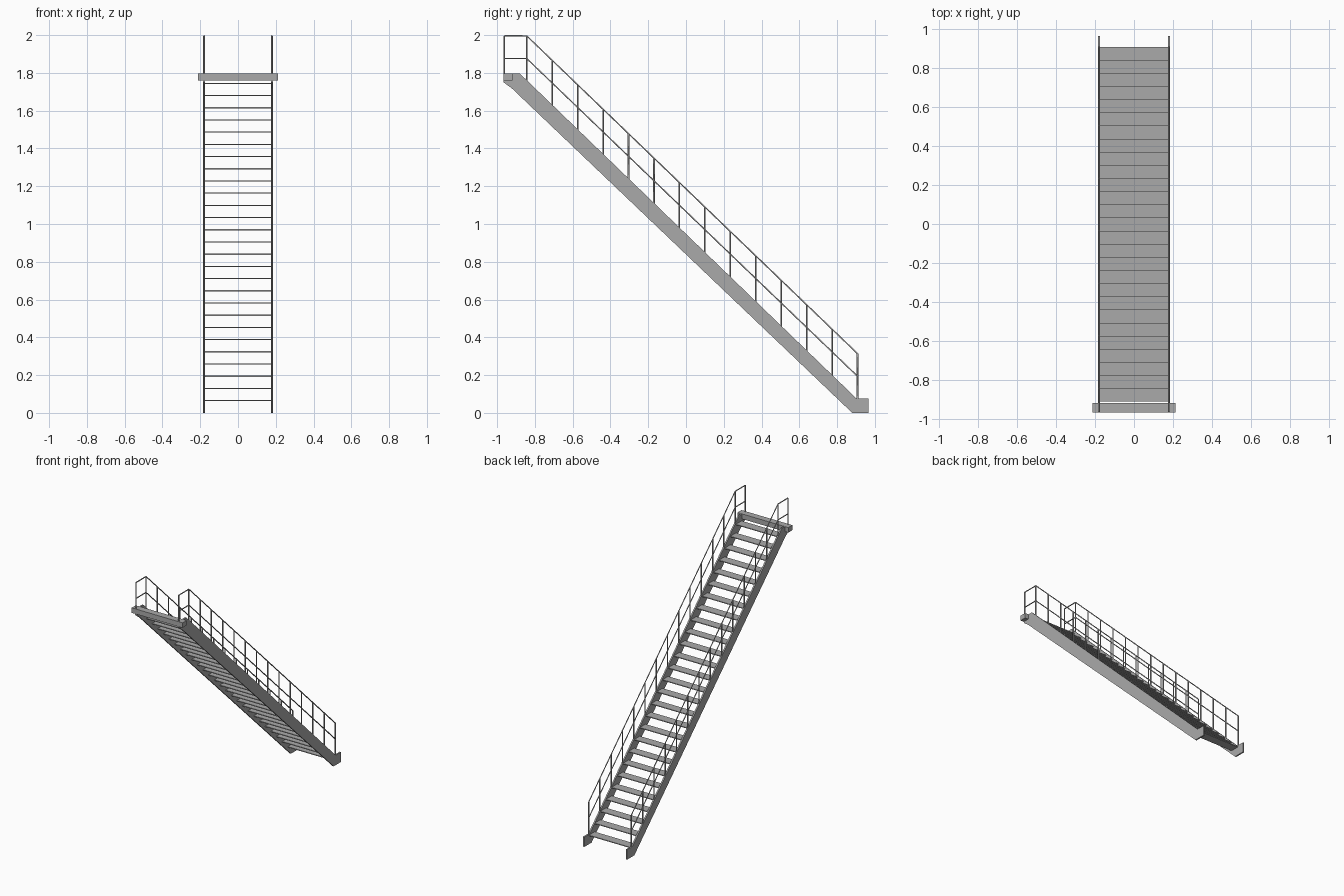
import bpy
import bmesh
from mathutils import Vector

if "Cube" in bpy.data.objects:
    bpy.data.objects.remove(bpy.data.objects["Cube"], do_unlink=True)

steel = bpy.data.materials.new("grey_steel")
steel.use_nodes = True
GREY = (0.4, 0.4, 0.4, 1)
steel.diffuse_color = GREY
steel.node_tree.nodes["Principled BSDF"].inputs["Base Color"].default_value = GREY

SIDE_X = 0.179       # centre plane of stringers and railings
PLATE = 0.011        # stringer thickness
SIDES = (("left", 1), ("right", -1))


def add_object(name, bm):
    mesh = bpy.data.meshes.new(name)
    bmesh.ops.recalc_face_normals(bm, faces=bm.faces)
    bm.to_mesh(mesh)
    bm.free()
    mesh.materials.append(steel)
    obj = bpy.data.objects.new(name, mesh)
    bpy.context.collection.objects.link(obj)
    return obj


def add_box(bm, lo, hi):
    lo, hi = Vector(lo), Vector(hi)
    verts = bmesh.ops.create_cube(bm, size=1)["verts"]
    bmesh.ops.scale(bm, vec=hi - lo, verts=verts)
    bmesh.ops.translate(bm, vec=(lo + hi) / 2, verts=verts)


def add_tube(name, points, radius):
    """Round bar along a path, with mitred corners, turned into a mesh."""
    curve = bpy.data.curves.new(name, "CURVE")
    curve.dimensions = "3D"
    curve.bevel_depth = radius
    curve.bevel_resolution = 1
    curve.use_fill_caps = True
    spline = curve.splines.new("POLY")
    spline.points.add(len(points) - 1)
    for p, co in zip(spline.points, points):
        p.co = (*co, 1)
    temp = bpy.data.objects.new(name + "_path", curve)
    bpy.context.collection.objects.link(temp)
    graph = bpy.context.evaluated_depsgraph_get()
    mesh = bpy.data.meshes.new_from_object(temp.evaluated_get(graph))
    bpy.data.objects.remove(temp, do_unlink=True)
    mesh.materials.clear()
    mesh.materials.append(steel)
    obj = bpy.data.objects.new(name, mesh)
    bpy.context.collection.objects.link(obj)


# Stringers: sloping side plates, notched at the top for the beam
profile = [(0.88, 0), (0.966, 0), (0.966, 0.075), (0.904, 0.075),
           (-0.88, 1.797), (-0.918, 1.797), (-0.918, 1.76),
           (-0.966, 1.76), (-0.966, 1.75), (-0.922, 1.718)]
for side, s in SIDES:
    bm = bmesh.new()
    x = s * SIDE_X - PLATE / 2
    face = bm.faces.new([bm.verts.new((x, y, z)) for y, z in profile])
    new = bmesh.ops.extrude_face_region(bm, geom=[face])["geom"]
    bmesh.ops.translate(bm, vec=(PLATE, 0, 0),
                        verts=[v for v in new if isinstance(v, bmesh.types.BMVert)])
    add_object(side + "_stringer", bm)

# Treads: thin plates between the stringers
bm = bmesh.new()
RUN, RISE = 0.0675, 0.0646
for i in range(27):
    back, top = 0.91 - i * RUN, 0.068 + i * RISE
    add_box(bm, (-SIDE_X, back - RUN, top - 0.006), (SIDE_X, back, top))
add_object("treads", bm)

# Cross beam at the upper end
bm = bmesh.new()
add_box(bm, (-0.213, -0.967, 1.76), (0.213, -0.918, 1.798))
add_object("top_beam", bm)

# Railings: posts, handrail and middle rail on both sides
LOW_Y, HIGH_Y, END_Y = 0.908, -0.843, -0.962
LOW_Z, HIGH_Z, DROP = 0.314, 1.996, 0.12
BAYS = 13
for side, s in SIDES:
    x = s * SIDE_X
    for name, drop in (("handrail", 0), ("middle_rail", DROP)):
        add_tube(f"{side}_{name}", [(x, LOW_Y, LOW_Z - drop),
                                    (x, HIGH_Y, HIGH_Z - drop),
                                    (x, END_Y, HIGH_Z - drop)], 0.004)
    for i in range(BAYS + 1):
        t = i / BAYS
        y = LOW_Y + t * (HIGH_Y - LOW_Y)
        z = LOW_Z + t * (HIGH_Z - LOW_Z)
        add_tube(f"{side}_post_{i + 1}", [(x, y, z - 0.25), (x, y, z)], 0.005)
    add_tube(f"{side}_end_post", [(x, END_Y, 1.79), (x, END_Y, HIGH_Z)], 0.005)
